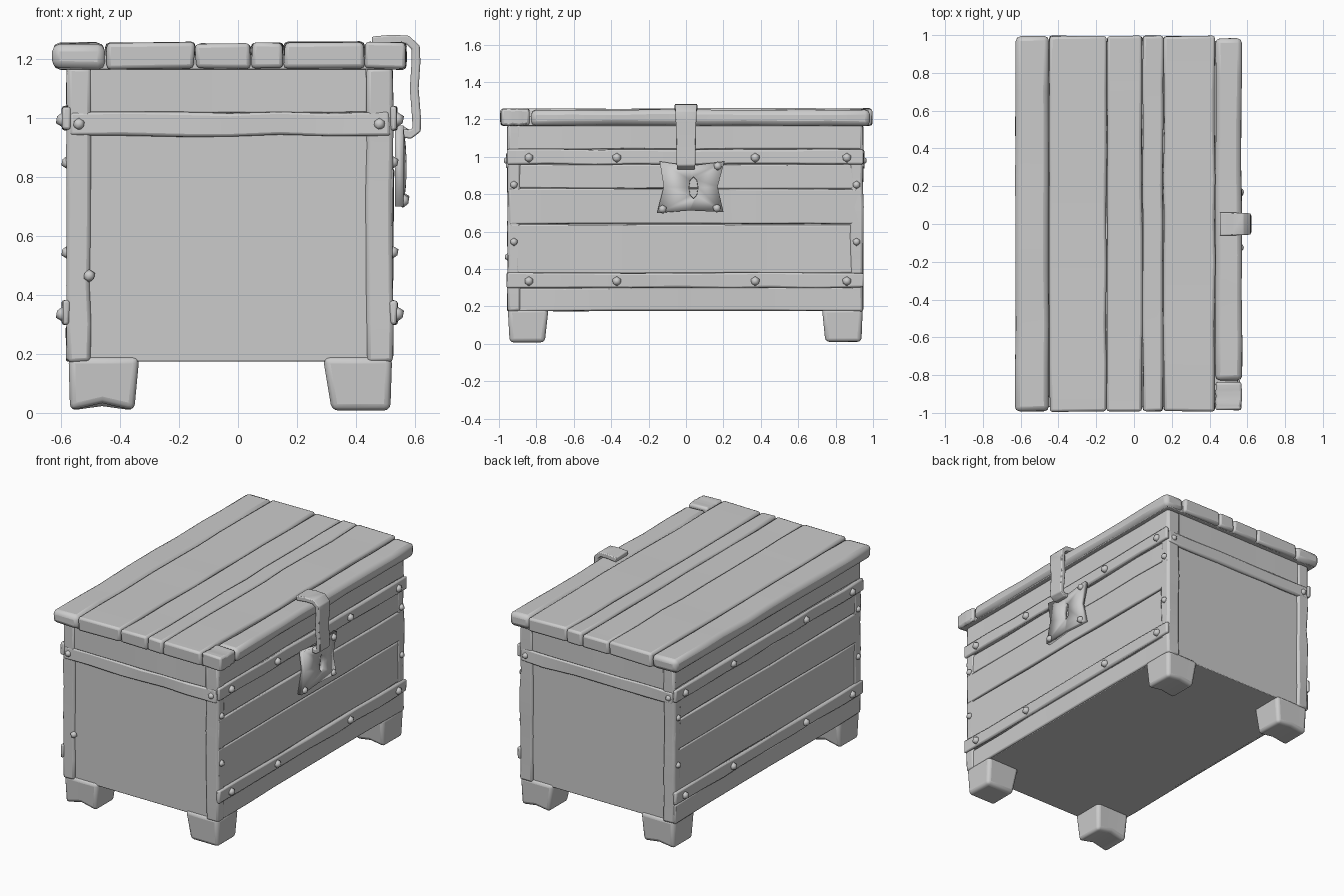
import bpy, bmesh, math, random
from mathutils import Vector

random.seed(4)
if "Cube" in bpy.data.objects:
    bpy.data.objects.remove(bpy.data.objects["Cube"], do_unlink=True)

grey = bpy.data.materials.new("plain_grey")
grey.use_nodes = True
COLOUR = (0.6, 0.6, 0.6, 1)
grey.diffuse_color = COLOUR
grey.node_tree.nodes["Principled BSDF"].inputs["Base Color"].default_value = COLOUR


def finish(bm, name, bevel=0.0, segments=2):
    bmesh.ops.recalc_face_normals(bm, faces=bm.faces)
    mesh = bpy.data.meshes.new(name)
    bm.to_mesh(mesh)
    bm.free()
    mesh.materials.append(grey)
    obj = bpy.data.objects.new(name, mesh)
    bpy.context.collection.objects.link(obj)
    if bevel:
        mod = obj.modifiers.new("soft_edges", 'BEVEL')
        mod.width, mod.segments = bevel, segments
        mod.limit_method, mod.angle_limit = 'ANGLE', math.radians(35)
    bpy.ops.object.select_all(action='DESELECT')
    obj.select_set(True)
    bpy.context.view_layer.objects.active = obj
    bpy.ops.object.shade_smooth_by_angle(angle=math.radians(50))
    return obj


def beam(name, x, y, z, bevel=0.012, wobble=0.004, cuts=6):
    """Hand-hewn box between x, y, z ranges, cut along its longest side."""
    bm = bmesh.new()
    bmesh.ops.create_cube(bm, size=1)
    spans = (x, y, z)
    for v in bm.verts:
        v.co = [(a + b) / 2 + c * (b - a) for (a, b), c in zip(spans, v.co)]
    axis = max(range(3), key=lambda i: spans[i][1] - spans[i][0])
    lo, hi = spans[axis]
    for i in range(1, cuts):
        p, n = Vector(), Vector()
        p[axis] = lo + (hi - lo) * (i + random.uniform(-.2, .2)) / cuts
        n[axis] = 1
        bmesh.ops.bisect_plane(bm, geom=bm.verts[:] + bm.edges[:] + bm.faces[:],
                               plane_co=p, plane_no=n)
    for v in bm.verts:
        v.co += Vector([random.uniform(-wobble, wobble) for _ in range(3)])
    return finish(bm, name, bevel)


def rivet(name, pos, radius=0.022):
    bm = bmesh.new()
    bmesh.ops.create_icosphere(bm, subdivisions=1, radius=radius)
    for v in bm.verts:
        v.co += Vector(pos)
    finish(bm, name)


# Body core and end panels
L, R, F, B = -0.58, 0.525, -0.955, 0.947
beam("body_core", (L + .015, R - .015), (F + .014, B - .014), (.175, 1.175), .004, 0)

# Long side planks, slightly uneven
levels = (.175, .30, .375, .64, .83, .96, 1.04, 1.17)
for side, outer, inner in (("left", R, R - .05), ("right", L, L + .05)):
    for i, (a, b) in enumerate(zip(levels, levels[1:])):
        push = random.uniform(-.004, .003)
        x = sorted((inner, outer + push))
        beam(f"{side}_side_plank_{i}", x, (F + .008, B - .008),
             (a + .002, b - .002), .007, .003)

# Corner posts
for x0, x1 in ((L, L + .08), (R - .09, R)):
    for y0, y1 in ((F, F + .07), (B - .07, B)):
        beam("corner_post", (x0, x1), (y0, y1), (.172, 1.17), .014, .004, 7)

# Bands on the long sides with rivets
for z0, z1 in ((.30, .38), (.96, 1.04)):
    for s, x0, x1 in ((1, R - .01, R + .015), (-1, L - .015, L + .01)):
        beam("side_band", (x0, x1), (F - .003, B + .003), (z0, z1), .009, .004, 8)
        for y in (-.84, -.37, .37, .86):
            rivet("band_rivet", (x1 if s > 0 else x0, y, (z0 + z1) / 2 - .005), .026)
for x in (L, R):
    for y in (F + .035, B - .035):
        for z in (.545, .85):
            rivet("post_rivet", (x, y, z))

# Raised bands and rivets on both ends
for y0, y1, face in ((F - .005, F + .02, F), (B - .02, B + .005, B)):
    beam("end_band", (L + .01, R - .01), (y0, y1), (.94, 1.02), .012, .005)
    beam("end_top_board", (L + .08, R - .09), (y0 + .008, y1 - .008),
         (1.02, 1.17), .008, .002)
    for x in (L + .04, R - .045):
        rivet("end_rivet", (x, face, .98))
rivet("end_peg", (-.505, F + .005, .465))

# Lid planks with narrow gaps; the outermost one is split near one end
seams = (-.63, -.45, -.145, .045, .155, .43, .572)
for i, (a, b) in enumerate(zip(seams, seams[1:])):
    parts = [(-.992, .995)] if i < 5 else [(-.985, -.835), (-.828, .985)]
    for y in parts:
        rise = random.uniform(-.004, .003)
        beam(f"lid_plank_{i}", (a + .002, b - .002), y,
             (1.167, 1.256 + rise), .026 if i in (0, 5) else .014, .004, 8)
beam("lid_underside", (-.61, .55), (-.97, .97), (1.166, 1.215), .004, 0)


# Tapered feet, notched underneath
def foot(name, top_x, low_x, top_y, low_y, notch):
    bm = bmesh.new()
    rings = []
    for xs, ys, z in ((top_x, top_y, .19), (low_x, low_y, .008)):
        mid = sum(xs) / 2
        outline = [(xs[0], ys[0]), (mid, ys[0]), (xs[1], ys[0]),
                   (xs[1], ys[1]), (mid, ys[1]), (xs[0], ys[1])]
        rings.append([bm.verts.new((x, y, z + (notch if z < .1 and x == mid else 0)))
                      for x, y in outline])
    top, low = rings
    for i in range(6):
        j = (i + 1) % 6
        bm.faces.new((top[i], top[j], low[j], low[i]))
    bm.faces.new(top)
    bm.faces.new((low[0], low[1], low[4], low[5]))
    bm.faces.new((low[1], low[2], low[3], low[4]))
    finish(bm, name, .022, 3)


for name, tx, lx in (("right", (-.575, -.335), (-.57, -.352)),
                     ("left", (.288, .523), (.318, .517))):
    foot(f"{name}_front_foot", tx, lx, (-.953, -.735), (-.943, -.755),
         .025 if name == "right" else 0)
    foot(f"{name}_back_foot", tx, lx, (.727, .945), (.745, .938), .015)

# Lock plate with pinched sides around a keyhole
outline = ((-.155, .70), (.02, .715), (.2, .705), (.168, .84),
           (.205, .975), (.02, .95), (-.14, .975), (-.118, .84))
bm = bmesh.new()
outer = [bm.verts.new((R + .022, y, z)) for y, z in outline]
hole = []
for i in range(8):
    t = math.radians(225 + 45 * i)
    hole.append(bm.verts.new((R + .032, .04 + .024 * math.cos(t), .835 + .058 * math.sin(t))))
for i in range(8):
    j = (i + 1) % 8
    bm.faces.new((outer[i], outer[j], hole[j], hole[i]))
plate = finish(bm, "lock_plate")
thick = plate.modifiers.new("thickness", 'SOLIDIFY')
thick.thickness, thick.offset = .028, 0
for y, z in ((-.125, .72), (.165, .725), (.17, .95)):
    rivet("plate_rivet", (R + .035, y, z), .024)

# Hasp strap bent over the lid edge and down to the lock
path = [(.455, 1.262), (.52, 1.268), (.575, 1.266), (.603, 1.24), (.604, 1.19),
        (.598, 1.10), (.606, 1.0), (.606, .96), (.585, .945), (.555, .95)]
bm = bmesh.new()
rings = []
for i, p in enumerate(path):
    a, b = Vector(path[max(i - 1, 0)]), Vector(path[min(i + 1, len(path) - 1)])
    d = (b - a).normalized()
    n = Vector((-d.y, d.x)) * .015
    w = .062 - .016 * i / (len(path) - 1)
    rings.append([bm.verts.new((p[0] + s * n.x, y, p[1] + s * n.y))
                  for s, y in ((1, -w), (1, w), (-1, w), (-1, -w))])
for r, q in zip(rings, rings[1:]):
    for i in range(4):
        bm.faces.new((r[i], r[(i + 1) % 4], q[(i + 1) % 4], q[i]))
bm.faces.new(rings[0])
bm.faces.new(rings[-1])
finish(bm, "hasp_strap", .007)
